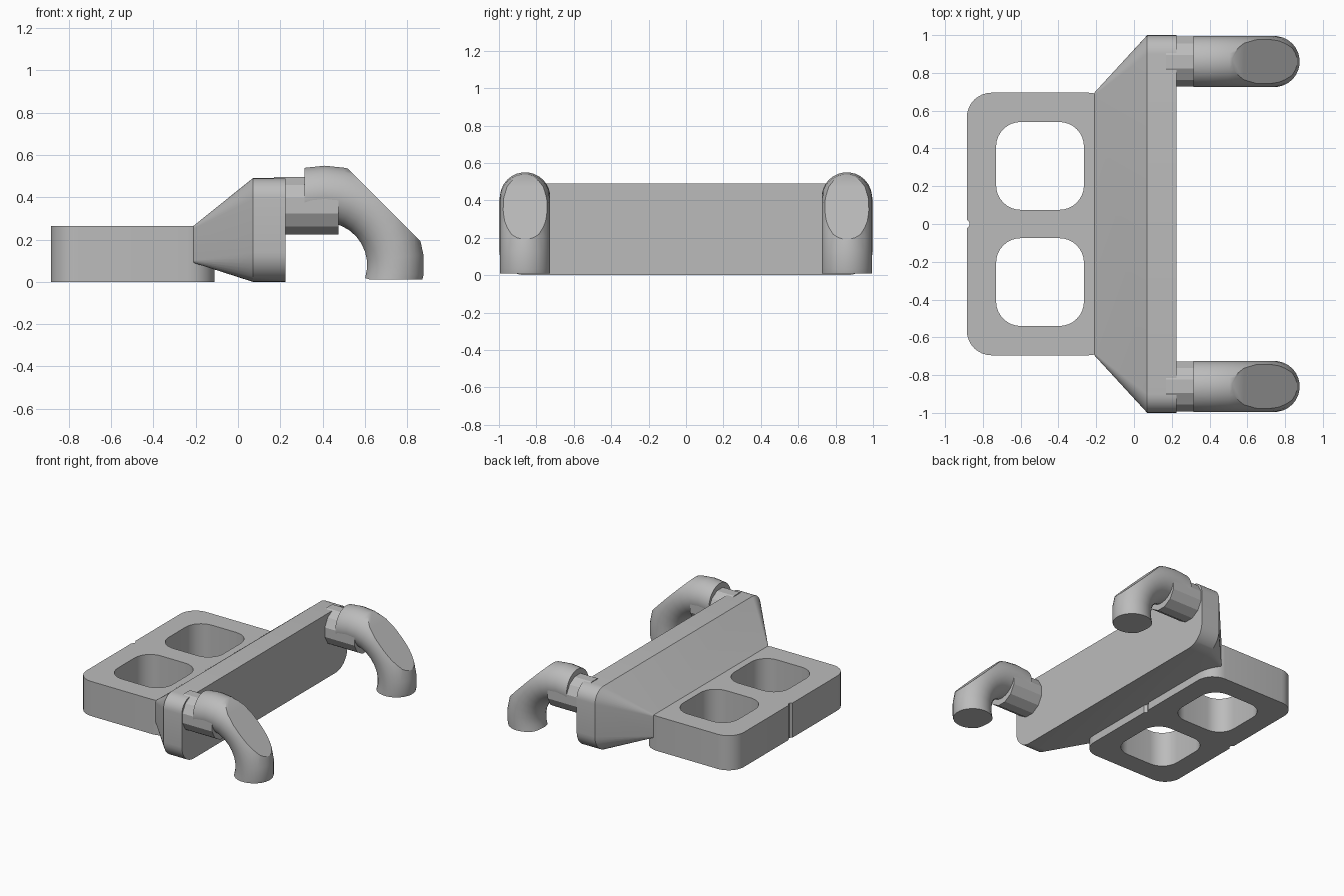
import bpy, bmesh
from math import sin, cos, pi, radians
from mathutils import Vector

cube = bpy.data.objects.get("Cube")
if cube:
    bpy.data.objects.remove(cube, do_unlink=True)

GREY = (0.5, 0.5, 0.5, 1)
grey = bpy.data.materials.new("plain grey")
grey.use_nodes = True
grey.diffuse_color = GREY
grey.node_tree.nodes["Principled BSDF"].inputs["Base Color"].default_value = GREY


def finish(name, bm, angle=30):
    """Turn a bmesh into a named, coloured object with sharp creases."""
    bmesh.ops.remove_doubles(bm, verts=bm.verts, dist=0.0005)
    bmesh.ops.recalc_face_normals(bm, faces=bm.faces)
    mesh = bpy.data.meshes.new(name)
    bm.to_mesh(mesh)
    bm.free()
    mesh.materials.append(grey)
    mesh.shade_smooth()
    mesh.set_sharp_from_angle(angle=radians(angle))
    obj = bpy.data.objects.new(name, mesh)
    bpy.context.collection.objects.link(obj)


def round_rect(a0, a1, b0, b1, radii, steps=8):
    """Four arcs, counter-clockwise from the high/high corner."""
    corners = ((a1, b1, -1, -1), (a0, b1, 1, -1), (a0, b0, 1, 1), (a1, b0, -1, 1))
    arcs = []
    for i, ((a, b, sa, sb), r) in enumerate(zip(corners, radii)):
        angles = [pi / 2 * (i + k / steps) for k in range(steps + 1)]
        arcs.append([(a + sa * r + r * cos(t), b + sb * r + r * sin(t)) for t in angles])
    return arcs


def loft(rings):
    """Skin a list of closed rings and cap both ends."""
    bm = bmesh.new()
    loops = [[bm.verts.new(p) for p in ring] for ring in rings]
    n = len(loops[0])
    for low, high in zip(loops, loops[1:]):
        for i in range(n):
            j = (i + 1) % n
            bm.faces.new((low[i], low[j], high[j], high[i]))
    bm.faces.new(loops[0][::-1])
    bm.faces.new(loops[-1])
    return bm


def slice_off(bm, point, normal):
    """Cut away everything beyond a plane and close the cut."""
    geom = bm.verts[:] + bm.edges[:] + bm.faces[:]
    bmesh.ops.bisect_plane(bm, geom=geom, plane_co=point, plane_no=normal, clear_outer=True)
    rim = [e for e in bm.edges if e.is_boundary]
    if rim:
        bmesh.ops.holes_fill(bm, edges=rim, sides=0)


# Flat plate with two rounded windows and small notches midway
TOP = 0.265
curve = bpy.data.curves.new("plate outline", "CURVE")
curve.dimensions = "2D"
curve.fill_mode = "BOTH"
curve.extrude = TOP / 2


def add_loop(points):
    spline = curve.splines.new("POLY")
    spline.points.add(len(points) - 1)
    for p, (x, y) in zip(spline.points, points):
        p.co = (x, y, 0, 1)
    spline.use_cyclic_u = True


arcs = round_rect(-0.885, -0.11, -0.695, 0.695, (0.13,) * 4)
left_notch = [(-0.885, 0.025), (-0.87, 0.006), (-0.87, -0.006), (-0.885, -0.025)]
right_notch = [(-0.995 - x, -y) for x, y in left_notch]
add_loop(arcs[0] + arcs[1] + left_notch + arcs[2] + arcs[3] + right_notch)
for y in (-0.54, 0.075):
    add_loop(sum(round_rect(-0.73, -0.265, y, y + 0.465, (0.13,) * 4), []))
helper = bpy.data.objects.new("plate_outline", curve)
bpy.context.collection.objects.link(helper)
solid = bpy.data.meshes.new_from_object(
    helper.evaluated_get(bpy.context.evaluated_depsgraph_get()))
bpy.data.objects.remove(helper, do_unlink=True)
plate = bmesh.new()
plate.from_mesh(solid)
bpy.data.meshes.remove(solid)
bmesh.ops.translate(plate, verts=plate.verts, vec=(0, 0, TOP / 2))
finish("plate", plate)


# Flared crossbar
def section(x, half, z0, z1, top_r, low_r):
    loop = sum(round_rect(-half, half, z0, z1, (top_r, top_r, low_r, low_r)), [])
    return [(x, y, z) for y, z in loop]


finish("crossbar", loft([section(-0.21, 0.695, 0.09, 0.265, 0.012, 0.012),
                         section(0.07, 1.0, 0, 0.49, 0.1, 0.14),
                         section(0.225, 1.0, 0, 0.49, 0.1, 0.14)]))

# Hooks: a faceted stub and a trimmed pipe bend on each end
PIPE = 0.135
BEND = 0.335
CX, CZ = 0.41, 0.08


def circle(n):
    return [(cos(2 * pi * (i + 0.5) / n), sin(2 * pi * (i + 0.5) / n)) for i in range(n)]


for side, y0 in (("left", 0.86), ("right", -0.86)):
    stub = [[(x, y0 + 0.137 * a, 0.36 + 0.14 * b) for a, b in circle(12)]
            for x in (0.17, 0.475)]
    finish(f"{side}_stub".replace("left", "rear").replace("right", "front"), loft(stub), 25)

    rings = []
    for step in range(12):
        t = radians(114 - 12 * step)
        rings.append([(CX + (BEND + PIPE * a) * cos(t), y0 + PIPE * b,
                       CZ + (BEND + PIPE * a) * sin(t)) for a, b in circle(28)])
    bend = loft(rings)
    slice_off(bend, Vector((0.315, 0, 0)), Vector((-1, 0, 0)))
    slice_off(bend, Vector((0, 0, 0.01)), Vector((0, 0, -1)))
    slice_off(bend, Vector((1.055, 0, 0)), Vector((1, 0, 1)).normalized())
    finish("rear_hook" if y0 > 0 else "front_hook", bend)
